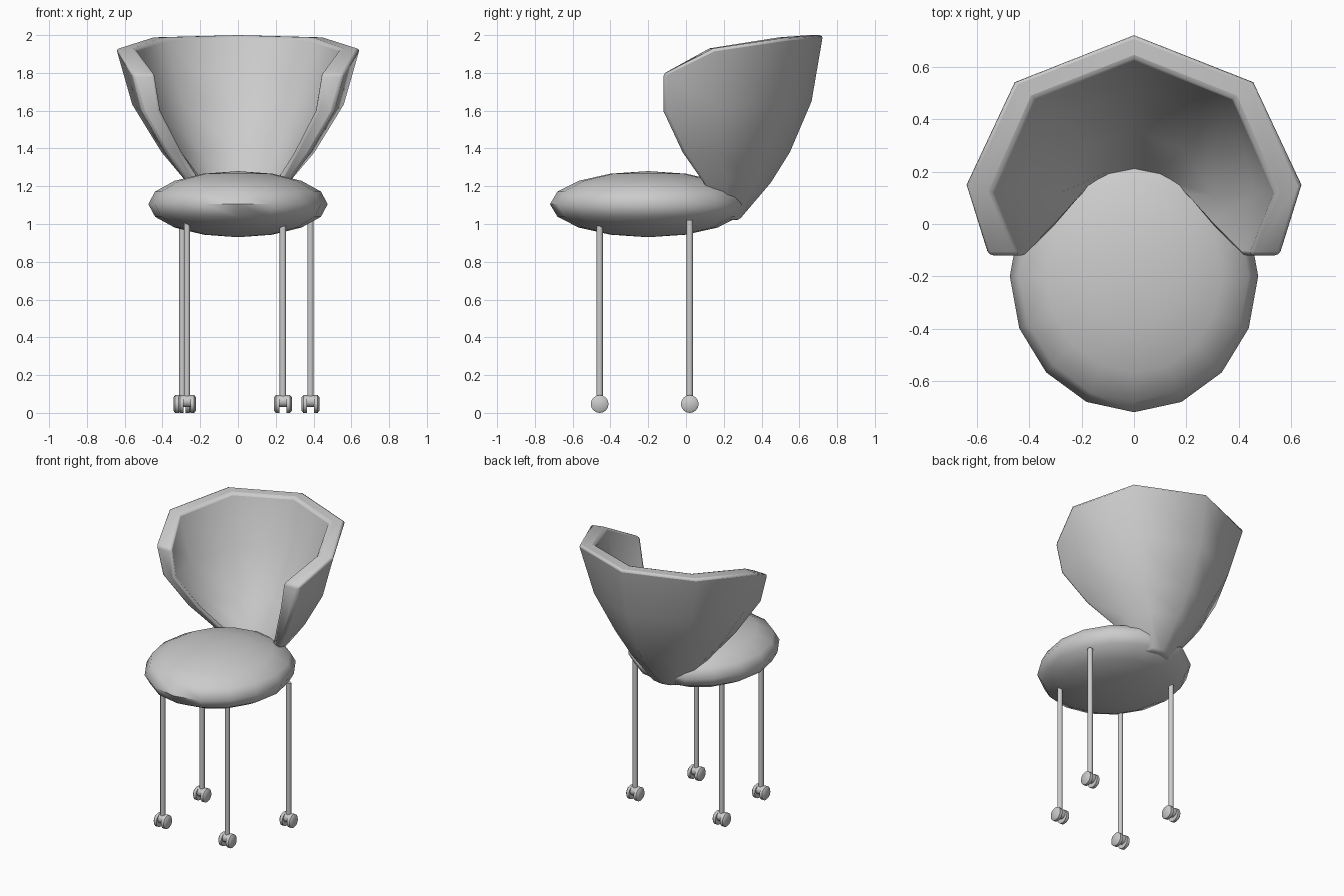
import bpy, bmesh, math
from mathutils import Matrix, Vector

if "Cube" in bpy.data.objects:
    bpy.data.objects.remove(bpy.data.objects["Cube"])


def make(name, bm, angle=60):
    bmesh.ops.recalc_face_normals(bm, faces=bm.faces[:])
    me = bpy.data.meshes.new(name)
    bm.to_mesh(me)
    bm.free()
    ob = bpy.data.objects.new(name, me)
    bpy.context.collection.objects.link(ob)
    bpy.ops.object.select_all(action='DESELECT')
    ob.select_set(True)
    bpy.context.view_layer.objects.active = ob
    bpy.ops.object.shade_smooth_by_angle(angle=math.radians(angle))
    return ob


def lathe_x(bm, profile, center, segs=16):
    """Closed solid of revolution about the x axis from (x, radius) points."""
    rings = []
    for x, r in profile:
        rings.append([bm.verts.new(Vector(center) + Vector((x, r * math.cos(t), r * math.sin(t))))
                      for t in (2 * math.pi * i / segs for i in range(segs))])
    for a, b in zip(rings, rings[1:]):
        for i in range(segs):
            j = (i + 1) % segs
            bm.faces.new((a[i], a[j], b[j], b[i]))
    bm.faces.new(rings[0])
    bm.faces.new(rings[-1])


# Seat: flattened low-poly ellipsoid cushion
bm = bmesh.new()
bmesh.ops.create_uvsphere(bm, u_segments=16, v_segments=8, radius=1,
                          matrix=Matrix.Translation((0, -0.2, 1.105)) @ Matrix.Diagonal((0.475, 0.52, 0.175, 1)))
make("seat", bm)

# Backrest: fan-shaped shell lofted from half sections (centre to wing tip)
heights = [1.02, 1.22, 1.38, 1.65, 2.0]
top_drop = [0, 0.012, 0.07, 0.205]
outer = [[(0, .28), (.06, .27), (.11, .22), (.12, .18)],
         [(0, .45), (.17, .37), (.27, .22), (.27, .09)],
         [(0, .55), (.27, .41), (.405, .17), (.385, -.02)],
         [(0, .665), (.38, .49), (.56, .15), (.51, -.12)],
         [(0, .725), (.46, .545), (.645, .15), (.56, -.12)]]
inner = [[(0, .10), (.04, .10), (.07, .11), (.09, .12)],
         [(0, .22), (.10, .20), (.18, .15), (.21, .10)],
         [(0, .37), (.19, .28), (.30, .11), (.30, -.01)],
         [(0, .53), (.30, .40), (.46, .12), (.41, -.12)],
         [(0, .63), (.38, .48), (.54, .12), (.44, -.12)]]
bm = bmesh.new()
rings = []
for k, z in enumerate(heights):
    def span(half):
        cols = [(-1, i) for i in (3, 2, 1)] + [(1, i) for i in range(4)]
        out = []
        for s, i in cols:
            dz = top_drop[i] if k == 4 else (top_drop[i] * 0.25 if k == 3 else 0)
            out.append(bm.verts.new((s * half[i][0], half[i][1], z - dz)))
        return out
    rings.append(span(outer[k]) + span(inner[k])[::-1])
for a, b in zip(rings, rings[1:]):
    for i in range(14):
        j = (i + 1) % 14
        bm.faces.new((a[i], a[j], b[j], b[i]))
for ring in (rings[0], rings[-1]):
    for i in range(6):
        bm.faces.new((ring[i], ring[i + 1], ring[12 - i], ring[13 - i]))
backrest = make("backrest", bm, 70)
bevel = backrest.modifiers.new("rim", 'BEVEL')
bevel.width = 0.03
bevel.segments = 2
bevel.limit_method = 'ANGLE'
bevel.angle_limit = math.radians(50)

# Legs with twin-wheel casters
for name, x, y, top in (("front_left", -0.27, -0.457, 1.02), ("front_right", 0.238, -0.457, 1.02),
                        ("back_left", -0.295, 0.02, 1.02), ("back_right", 0.384, 0.02, 1.02)):
    bm = bmesh.new()
    bmesh.ops.create_cone(bm, cap_ends=True, segments=12, radius1=0.017, radius2=0.017,
                          depth=top - 0.07, matrix=Matrix.Translation((x, y, (top + 0.07) / 2)))
    make(name + "_leg", bm, 40)
    bm = bmesh.new()
    for s in (-1, 1):
        lathe_x(bm, [(s * 0.018, 0.047), (s * 0.038, 0.047), (s * 0.047, 0.036)], (x, y, 0.047))
    # Hood bridging the two wheels
    lathe_x(bm, [(-0.02, 0.032), (0.02, 0.032)], (x, y, 0.062))
    make(name + "_caster", bm, 50)
